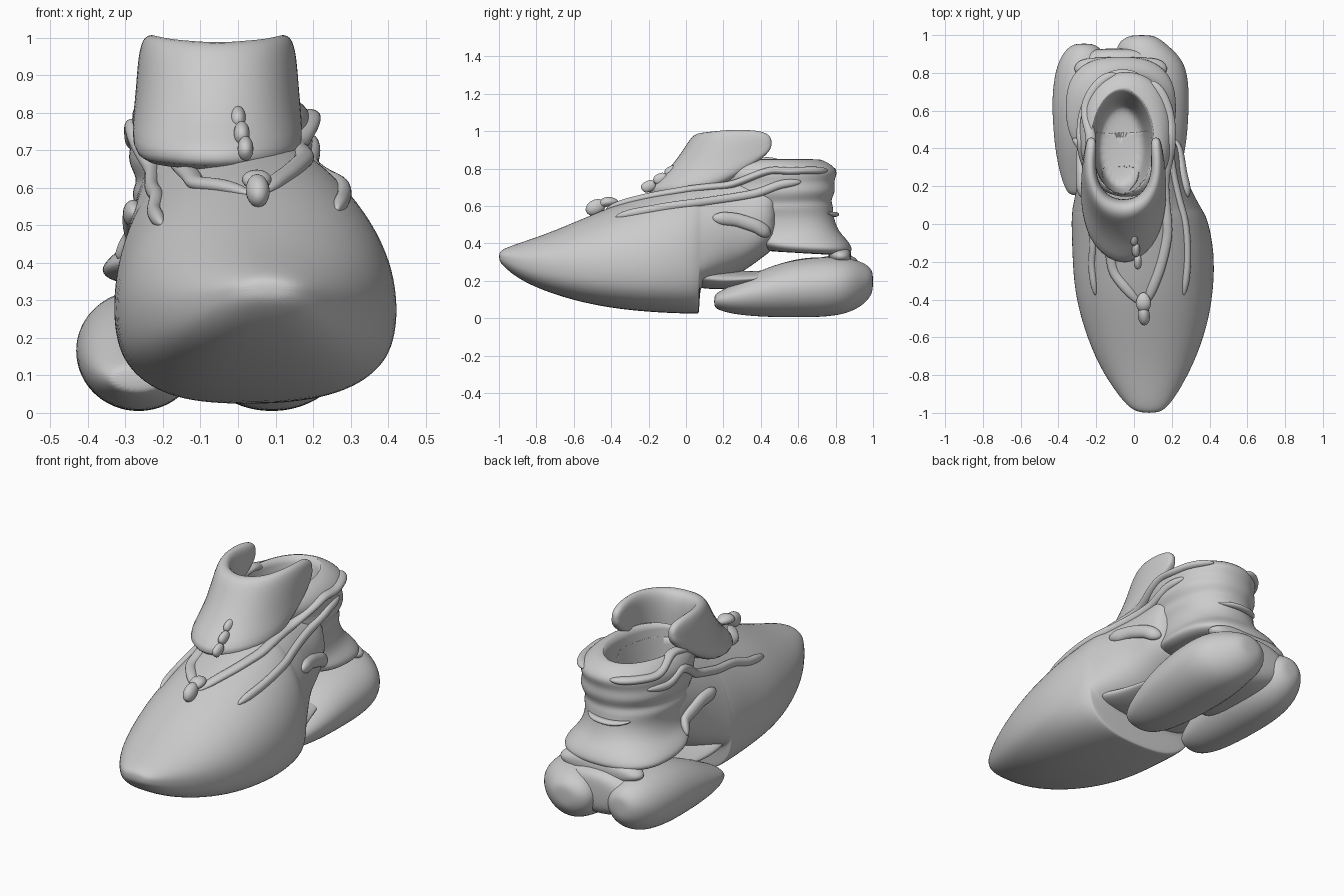
import bpy, math
from mathutils import Vector

if "Cube" in bpy.data.objects:
    bpy.data.objects.remove(bpy.data.objects["Cube"])


def finish(name, verts, faces, sub=2):
    me = bpy.data.meshes.new(name)
    me.from_pydata([tuple(v) for v in verts], [], faces)
    me.polygons.foreach_set("use_smooth", [True] * len(faces))
    ob = bpy.data.objects.new(name, me)
    bpy.context.collection.objects.link(ob)
    m = ob.modifiers.new("smooth", 'SUBSURF')
    m.levels = m.render_levels = sub
    return ob


def skin(name, rings, sub=2):
    n, k = len(rings[0]), len(rings)
    faces = [(r*n + i, r*n + (i+1) % n, (r+1)*n + (i+1) % n, (r+1)*n + i)
             for r in range(k-1) for i in range(n)]
    faces += [tuple(range(n))[::-1], tuple(range((k-1)*n, k*n))]
    return finish(name, [p for r in rings for p in r], faces, sub)


def power(v, e):
    return math.copysign(abs(v) ** (2 / e), v)


def loft_y(name, sections, flat=2.0, n=24):
    """Sections: y, left x, right x, bottom z, widest z, top z."""
    rings = []
    for y, xl, xr, zb, zm, zt in sections:
        ring = []
        for i in range(n):
            t = -2 * math.pi * i / n
            c, s = math.cos(t), math.sin(t)
            e = flat if s < 0 else 2.0
            h = zt - zm if s > 0 else zm - zb
            ring.append(((xl+xr)/2 + (xr-xl)/2 * power(c, e), y, zm + h * power(s, e)))
        rings.append(ring)
    return skin(name, rings)


def loft_z(name, sections, n=24):
    """Sections: z, left x, right x, front y, back y, tilt, squareness."""
    rings = []
    for z, xl, xr, yf, yb, tilt, e in sections:
        ring = []
        for i in range(n):
            c, s = math.cos(2*math.pi*i/n), math.sin(2*math.pi*i/n)
            ring.append(((xl+xr)/2 + (xr-xl)/2 * power(c, e),
                         (yf+yb)/2 + (yb-yf)/2 * power(s, e), z + tilt * s))
        rings.append(ring)
    return skin(name, rings)


def ridge(name, path, wide, high):
    """Tapered fold running along a path."""
    pts = [Vector(p) for p in path]
    rings = []
    for i, p in enumerate(pts):
        d = (pts[min(i+1, len(pts)-1)] - pts[max(i-1, 0)]).normalized()
        side = d.cross(Vector((0, 0, 1))).normalized()
        up = side.cross(d)
        k = 0.35 if i in (0, len(pts)-1) else 1
        rings.append([p + side * wide * k * math.cos(a) + up * high * k * math.sin(a)
                      for a in [2*math.pi*j/8 for j in range(8)]])
    return skin(name, rings)


# Toe shell and mid-foot, stepped up behind the sole break
shell = loft_y("toe_shell", [
    (-1.0, .04, .12, .31, .33, .35), (-.98, -.02, .17, .28, .33, .37),
    (-.9, -.09, .23, .21, .31, .40), (-.75, -.19, .315, .14, .29, .45),
    (-.55, -.27, .39, .08, .28, .535), (-.35, -.32, .425, .045, .28, .62),
    (-.15, -.33, .43, .028, .28, .685), (.02, -.335, .395, .022, .285, .735),
    (.065, -.33, .37, .022, .29, .745), (.07, -.33, .367, .025, .29, .746),
    (.075, -.33, .364, .16, .292, .747), (.09, -.327, .355, .17, .3, .75),
    (.2, -.305, .295, .2, .39, .775), (.3, -.285, .25, .24, .47, .79),
    (.43, -.28, .235, .34, .52, .81), (.5, -.25, .17, .39, .58, .8)], flat=2.7)

# Ankle collar with flared heel ledge and folds
collar = loft_z("ankle_collar", [
    (.345, -.27, .14, .5, .82, -.01, 2), (.35, -.34, .2, .4, .86, -.01, 2.4),
    (.38, -.375, .235, .34, .9, -.02, 2.6), (.42, -.34, .205, .3, .865, 0, 2.5),
    (.46, -.285, .18, .26, .82, 0, 2.3), (.54, -.27, .17, .2, .79, 0, 2.2),
    (.59, -.29, .19, .18, .79, .01, 2.2), (.62, -.265, .18, .18, .775, .01, 2.2),
    (.67, -.3, .215, .17, .805, .01, 2.2), (.72, -.285, .195, .16, .79, .01, 2.2),
    (.765, -.295, .21, .14, .815, .01, 2.2), (.81, -.275, .19, .14, .795, 0, 2.2),
    (.845, -.24, .15, .17, .74, 0, 2), (.855, -.2, .1, .22, .69, 0, 2)])

# Foot opening
cutter = loft_z("opening_cutter", [
    (.42, -.17, .03, .22, .6, 0, 2), (.46, -.2, .06, .18, .64, 0, 2),
    (.65, -.215, .08, .16, .66, 0, 2), (.8, -.22, .1, .16, .69, 0, 2),
    (1.0, -.25, .13, .14, .78, 0, 2), (1.1, -.25, .13, .14, .8, 0, 2)])
cutter.hide_render = True
cutter.hide_viewport = True

# Surface samples used to lay straps on the upper (taken before cutting)
bpy.context.view_layer.update()
deps = bpy.context.evaluated_depsgraph_get()
bases = [ob.evaluated_get(deps) for ob in (shell, collar)]


def snap(p):
    """Push a point sideways and upward from the core onto the outer surface."""
    core = Vector((-.03 if p.y > 0 else .03, p.y, .5 if p.y > -.2 else .35))
    if p.y > .5:
        core = Vector((-.04, .45, p.z))
    d = (p - core).normalized()
    best = None
    for b in bases:
        hit, loc, _, _ = b.ray_cast(core + d * 2, -d)
        if hit and (best is None or (loc - core).length > (best - core).length):
            best = loc
    return best or p


def strap(name, path, wide, high):
    pts = [Vector(p) for p in path]
    fine = [a.lerp(b, k/3) for a, b in zip(pts, pts[1:]) for k in range(3)] + [pts[-1]]
    ridge(name, [snap(p) for p in fine], wide, high)


# Folded straps along both sides, meeting in a V at the toggle
for s, side in ((1, "right"), (-1, "left")):
    def fold(name, path, w, h):
        off = .05 if s > 0 else -.045
        strap(f"{side}_{name}", [(off*k + s*x if y > -.4 else .05 + s*x, y, z)
                                 for x, y, z, k in path], w, h)
    fold("upper_strap", [(.01, -.43, .58, 1), (.09, -.25, .63, .8), (.16, -.05, .68, .4),
                         (.2, .15, .735, -.2), (.225, .4, .77, -.7), (.2, .6, .79, -.9),
                         (.13, .74, .79, -1)], .03, .022)
    fold("lower_strap", [(.2, -.38, .53, 1), (.245, -.2, .58, .8), (.26, .05, .62, .3),
                         (.25, .25, .665, -.1), (.24, .45, .71, -.4), (.22, .62, .73, -.8)],
         .022, .025)
    fold("side_flare", [(.29, .14, .54, .5), (.28, .27, .53, .2), (.265, .38, .49, -.1),
                        (.245, .45, .44, -.4)], .03, .04)

for ob in (shell, collar):
    m = ob.modifiers.new("opening", 'BOOLEAN')
    m.operation, m.object, m.solver = 'DIFFERENCE', cutter, 'EXACT'

# Horned tongue: x, y, flare at base, base z, half thickness, top z
half = [(.165, .46, .0, .91, .018, .965), (.165, .42, .005, .86, .03, 1.0),
        (.175, .32, .01, .79, .033, 1.01), (.167, .22, .03, .72, .037, 1.01),
        (.125, .13, .1, .66, .05, 1.0), (.065, .085, .24, .65, .06, .995)]
ribs = [(-.06 - x, *r) for x, *r in half] + [(-.055, .07, .34, .635, .063, .99)]
ribs += [(-.05 + x, *r) for x, *r in half[::-1]]
rings = []
for i, (x, y, fl, zb, th, zt) in enumerate(ribs):
    a, b = ribs[max(i-1, 0)], ribs[min(i+1, len(ribs)-1)]
    nrm = Vector((b[1]-a[1], a[0]-b[0], 0)).normalized()
    h = zt - zb
    prof = [(th + fl, zb), (th + fl*.45, zb + h*.33), (th + fl*.08, zb + h*.75),
            (th*.6, zt), (-th*.6, zt), (-th, zb + h*.75), (-th*.9, zb + h*.3), (-th*.8, zb)]
    rings.append([Vector((x, y, z)) + nrm * o for o, z in prof])
skin("tongue", rings)

# Rear pull tab
ridge("heel_tab", [(-.19, .74, .565), (-.13, .79, .555), (-.06, .8, .555),
                   (.01, .79, .555), (.07, .74, .565)], .025, .015)

# Arch plate joining the mid-foot to the heel pods
loft_y("arch_plate", [(.04, -.27, .29, .17, .23, .28), (.07, -.29, .31, .16, .22, .28),
                      (.2, -.29, .27, .15, .2, .26), (.35, -.28, .22, .18, .21, .25),
                      (.5, -.25, .18, .2, .22, .26), (.6, -.2, .14, .2, .22, .25)])

# Twin heel pods and the web between them
pod = [(.15, .4, .06, .09, .12), (.17, .55, .045, .1, .14), (.25, .75, .02, .11, .18),
       (.4, .93, .006, .14, .26), (.55, 1, .003, .16, .31), (.72, 1.02, .003, .17, .33),
       (.86, .92, .02, .18, .325), (.95, .68, .07, .19, .3), (.99, .42, .12, .2, .265),
       (1.0, .2, .16, .2, .235)]
for name, cx, w, shift in (("left_heel_pod", -.265, .167, -.045), ("right_heel_pod", .09, .2, 0)):
    loft_y(name, [(y + shift*(y > .6), cx - w*k - .05*(y > .9)*(cx > 0),
                   cx + w*k - .05*(y > .9)*(cx > 0), zb, zm, zt)
                  for y, k, zb, zm, zt in pod])
loft_y("heel_web", [(.4, -.24, .06, .1, .17, .22), (.5, -.3, .13, .06, .17, .28),
                    (.75, -.34, .18, .06, .2, .335), (.86, -.33, .18, .08, .22, .345),
                    (.91, -.28, .13, .11, .22, .325), (.93, -.2, .04, .16, .22, .29)])
loft_y("heel_post", [(.76, -.24, .1, .3, .34, .4), (.8, -.33, .19, .27, .33, .4),
                     (.86, -.31, .17, .27, .33, .39), (.885, -.24, .1, .29, .33, .36)])

# Lace beads and the toggle at the tip of the straps
for i, (x, y, z) in enumerate([(0, -.075, .785), (.01, -.135, .745), (.02, -.2, .705)]):
    ridge(f"lace_bead_{i+1}", [(x, y-.035, z-.02), (x, y-.025, z-.01),
                               (x, y+.025, z+.01), (x, y+.035, z+.015)], .024, .034)
ridge("toggle_cord", [(.05, -.36, .62), (.05, -.4, .625), (.05, -.44, .62), (.05, -.47, .6)],
      .045, .03)
ridge("toggle_pull", [(.05, -.43, .615), (.05, -.46, .605), (.055, -.51, .58), (.055, -.53, .56)],
      .036, .046)
